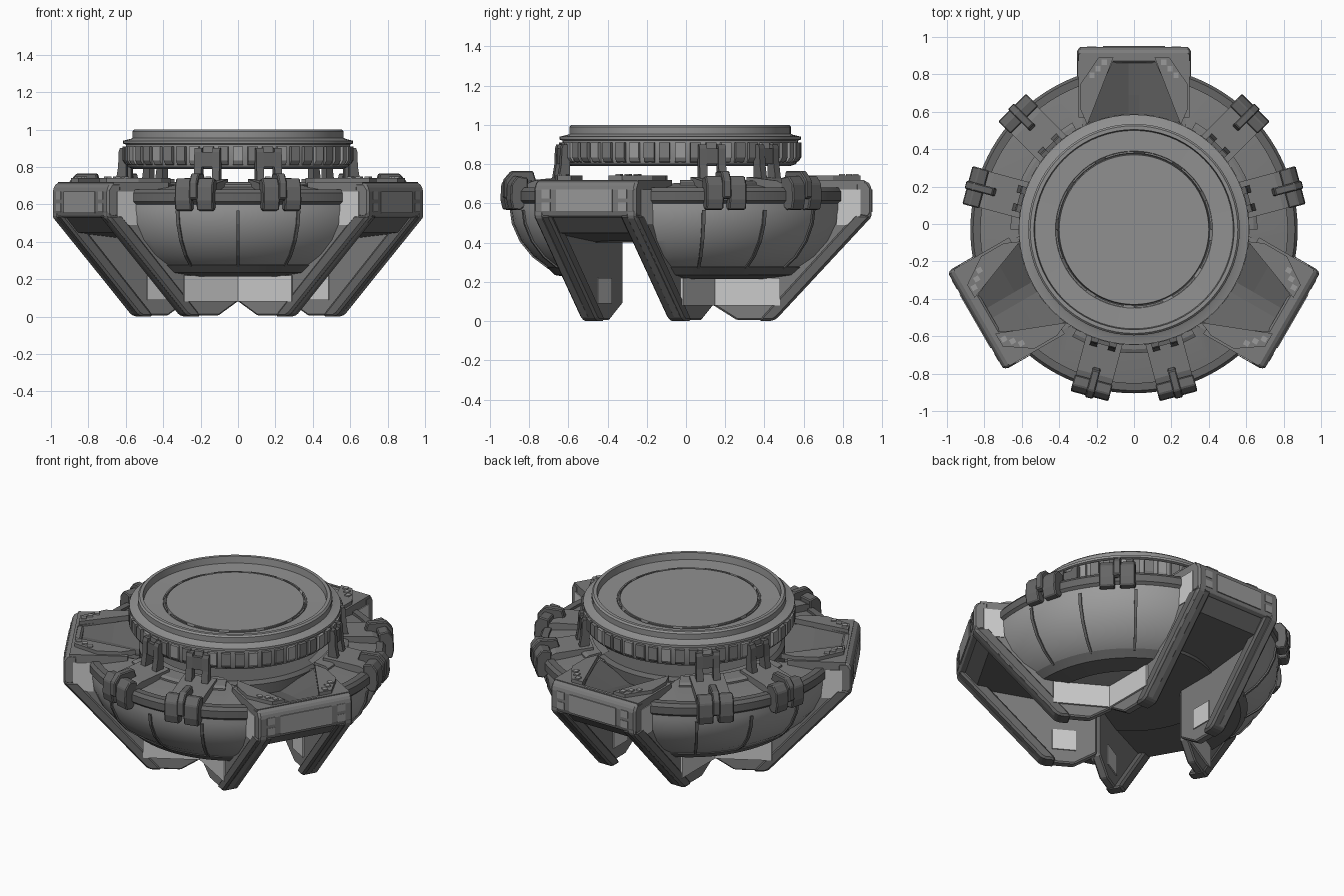
import bpy, bmesh
from math import radians, sin, cos
from mathutils import Matrix, Vector

if "Cube" in bpy.data.objects:
    bpy.data.objects.remove(bpy.data.objects["Cube"])

CY = -0.03                      # centre of the three-fold symmetry
ARMS = (90, 210, 330)
SECTORS = (270, 30, 150)


def material(name, v):
    m = bpy.data.materials.new(name)
    m.diffuse_color = (v, v, v, 1)
    m.use_nodes = True
    m.node_tree.nodes["Principled BSDF"].inputs["Base Color"].default_value = m.diffuse_color
    return m


DARK = material("dark_metal", 0.13)
MID = material("mid_metal", 0.2)
TOP = material("top_metal", 0.28)
SHELL = material("shell_metal", 0.33)
LIGHT = material("light_panel", 0.6)


def finish(bm, name, mat, angle=0, bevel=0, smooth=False):
    bmesh.ops.recalc_face_normals(bm, faces=bm.faces)
    bm.transform(Matrix.Translation((0, CY, 0)) @ Matrix.Rotation(radians(angle), 4, 'Z'))
    me = bpy.data.meshes.new(name)
    bm.to_mesh(me)
    bm.free()
    me.materials.append(mat)
    ob = bpy.data.objects.new(name, me)
    bpy.context.collection.objects.link(ob)
    if bevel:
        m = ob.modifiers.new("bevel", 'BEVEL')
        m.width, m.segments = bevel, 1
    if smooth:
        bpy.context.view_layer.objects.active = ob
        ob.select_set(True)
        bpy.ops.object.shade_smooth_by_angle(angle=radians(30))
        ob.select_set(False)
    return ob


def prism(bm, pts, lo, hi, axis='t'):
    """Extrude an outline: (r, z) along t, or (r, t) along z."""
    def put(p, d):
        return (p[0], d, p[1]) if axis == 't' else (p[0], p[1], d)
    a = [bm.verts.new(put(p, lo)) for p in pts]
    b = [bm.verts.new(put(p, hi)) for p in pts]
    bm.faces.new(a)
    bm.faces.new(b[::-1])
    n = len(pts)
    for i in range(n):
        bm.faces.new((a[i], a[(i + 1) % n], b[(i + 1) % n], b[i]))


def box(bm, r0, r1, t0, t1, z0, z1):
    prism(bm, [(r0, z0), (r1, z0), (r1, z1), (r0, z1)], t0, t1)


def mirrored_prism(bm, pts, lo, hi, axis='t'):
    prism(bm, pts, lo, hi, axis)
    if axis == 't':
        prism(bm, pts, -hi, -lo)
    else:
        prism(bm, [(r, -t) for r, t in pts], lo, hi, 'z')


def revolve(bm, prof, a0, a1, n, closed=True):
    full = abs(a1 - a0) >= 360
    cols = []
    for i in range(n if full else n + 1):
        a = radians(a0 + (a1 - a0) * i / n)
        cols.append([bm.verts.new((r * cos(a), r * sin(a), z)) for r, z in prof])
    for i in range(n):
        p, q = cols[i], cols[(i + 1) % len(cols)]
        for j in range(len(prof) if closed else len(prof) - 1):
            k = (j + 1) % len(prof)
            bm.faces.new((p[j], q[j], q[k], p[k]))
    if not closed:              # cap both ends of an open profile
        for j in (0, -1):
            bm.faces.new([c[j] for c in cols])
    elif not full:
        bm.faces.new(cols[0])
        bm.faces.new(cols[-1])


def trim_sector(bm):
    """Cut a bowl sector where it meets the two neighbouring arms."""
    for s in (1, -1):
        n = Vector((-sin(radians(60)), s * cos(radians(60)), 0))
        bmesh.ops.bisect_plane(bm, geom=bm.verts[:] + bm.edges[:] + bm.faces[:],
                               plane_co=n * -0.275, plane_no=n, clear_outer=True)


# Central core: roof of the three tunnels
bm = bmesh.new()
revolve(bm, [(0.50, 0.40), (0.56, 0.46), (0.56, 0.68), (0.54, 0.70)], 0, 360, 48, False)
finish(bm, "core", DARK, smooth=True)

# Floating top ring with raised lip and recessed disc
bm = bmesh.new()
revolve(bm, [(0.56, 0.79), (0.59, 0.80), (0.60, 0.82), (0.60, 0.92), (0.615, 0.925), (0.615, 0.94),
             (0.575, 0.95), (0.565, 0.955), (0.565, 0.99), (0.555, 1.0), (0.535, 1.0),
             (0.53, 0.958), (0.42, 0.955), (0.405, 0.93), (0.40, 0.96)], 0, 360, 72, False)
finish(bm, "top_ring", TOP, smooth=True)

# Ribs round the ring, alternating dark and light
for i in range(48):
    bm = bmesh.new()
    prism(bm, [(0.585, 0.805), (0.605, 0.815), (0.618, 0.835), (0.618, 0.91), (0.585, 0.91)], -0.027, 0.027)
    finish(bm, "ring_rib", SHELL if i % 3 == 0 else MID, i * 7.5)

# Low segments round the recessed disc
bm = bmesh.new()
for i in range(12):
    revolve(bm, [(0.408, 0.935), (0.418, 0.935), (0.418, 0.96), (0.408, 0.96)], i * 30, i * 30 + 22, 4)
finish(bm, "disc_segments", MID)

BOWL = [(0.86, 0.57), (0.85, 0.50), (0.81, 0.41), (0.745, 0.33), (0.665, 0.27)]
for a in SECTORS:
    # Sloped top of the bowl
    bm = bmesh.new()
    revolve(bm, [(0.50, 0.705), (0.60, 0.705), (0.84, 0.66), (0.84, 0.60), (0.50, 0.60)], -60, 60, 24)
    trim_sector(bm)
    finish(bm, "bowl_top", MID, a, smooth=True)
    # Bowl shell
    bm = bmesh.new()
    revolve(bm, [(0.30, 0.63), (0.86, 0.63)] + BOWL + [(0.63, 0.255), (0.50, 0.22), (0.30, 0.22)], -60, 60, 24)
    trim_sector(bm)
    finish(bm, "bowl_shell", SHELL, a, smooth=True)
    # Rim rail and lower band
    bm = bmesh.new()
    revolve(bm, [(0.82, 0.61), (0.86, 0.60), (0.875, 0.615), (0.875, 0.66), (0.86, 0.68), (0.82, 0.68)], -60, 60, 36)
    revolve(bm, [(0.52, 0.215), (0.64, 0.235), (0.68, 0.275), (0.65, 0.29)], -60, 60, 36)
    trim_sector(bm)
    finish(bm, "bowl_rails", DARK, a, smooth=True)
    # Ribs between the bowl panels
    bm = bmesh.new()
    for c in (-22, 0, 22):
        revolve(bm, [(r + 0.008, z - 0.004) for r, z in BOWL] + [(r - 0.03, z) for r, z in BOWL[::-1]],
                c - 0.6, c + 0.6, 1)
    trim_sector(bm)
    finish(bm, "bowl_ribs", DARK, a)
    # Small raised ledge on the sloped top
    bm = bmesh.new()
    revolve(bm, [(0.56, 0.70), (0.66, 0.69), (0.66, 0.705), (0.64, 0.715), (0.56, 0.72)], -30, 30, 16)
    finish(bm, "top_ledge", MID, a)

for a in ARMS:
    # Side plates down to the feet
    bm = bmesh.new()
    mirrored_prism(bm, [(0.96, 0.70), (0.975, 0.68), (0.975, 0.53), (0.50, 0.02), (0.47, 0.005), (0.29, 0.005),
                        (0.155, 0.09), (0.155, 0.45), (0.50, 0.69)], 0.245, 0.298)
    finish(bm, "arm_side_plate", MID, a, 0.008)
    # Sloping edge beams
    bm = bmesh.new()
    mirrored_prism(bm, [(0.98, 0.54), (0.495, 0.015), (0.47, 0.0), (0.40, 0.0), (0.42, 0.03), (0.89, 0.545)], 0.205, 0.305)
    finish(bm, "arm_edge_beam", DARK, a, 0.012)
    # Light panels above the feet, inside the tunnel and beside the bowl
    bm = bmesh.new()
    mirrored_prism(bm, [(0.15, 0.08), (0.51, 0.08), (0.51, 0.22), (0.15, 0.22)], 0.29, 0.31)
    mirrored_prism(bm, [(0.28, 0.09), (0.42, 0.09), (0.42, 0.22), (0.28, 0.22)], 0.238, 0.25)
    mirrored_prism(bm, [(0.80, 0.49), (0.89, 0.49), (0.92, 0.54), (0.92, 0.67), (0.80, 0.67)], 0.29, 0.303)
    finish(bm, "side_panels", LIGHT, a)
    # Tunnel roof
    bm = bmesh.new()
    prism(bm, [(0.95, 0.54), (0.87, 0.45), (0.40, 0.40), (0.40, 0.50), (0.92, 0.60)], -0.26, 0.26)
    finish(bm, "arm_roof", DARK, a)
    # End block
    bm = bmesh.new()
    prism(bm, [(0.90, 0.535), (0.96, 0.525), (0.977, 0.55), (0.977, 0.68), (0.955, 0.715), (0.89, 0.715)], -0.30, 0.30)
    finish(bm, "arm_end_block", MID, a, 0.012)
    # End face panel and corner squares
    bm = bmesh.new()
    box(bm, 0.96, 0.982, -0.165, 0.165, 0.555, 0.67)
    for s in (-0.225, 0.225):
        for z in (0.56, 0.625):
            box(bm, 0.96, 0.98, s - 0.025, s + 0.025, z, z + 0.045)
    finish(bm, "arm_end_panels", SHELL, a)
    # Deck on both sides of the groove, with a raised plate
    bm = bmesh.new()
    mirrored_prism(bm, [(0.94, 0.298), (0.94, 0.0), (0.925, 0.0), (0.925, 0.10), (0.60, 0.25), (0.60, 0.298)], 0.67, 0.72, 'z')
    mirrored_prism(bm, [(0.92, 0.11), (0.92, 0.19), (0.78, 0.285), (0.64, 0.285), (0.56, 0.25)], 0.71, 0.742, 'z')
    finish(bm, "arm_deck", MID, a)
    # V-shaped groove floor
    bm = bmesh.new()
    sec = [(0.928, 0.11, 0.715, 0.69), (0.72, 0.21, 0.71, 0.65), (0.54, 0.25, 0.705, 0.61)]
    rows = [[bm.verts.new(p) for p in ((r, -w, z), (r, -0.03, c), (r, 0.03, c), (r, w, z))] for r, w, z, c in sec]
    for p, q in zip(rows, rows[1:]):
        for j in range(3):
            bm.faces.new((p[j], p[j + 1], q[j + 1], q[j]))
    finish(bm, "arm_groove", DARK, a)
    # Vents
    bm = bmesh.new()
    for i in range(3):
        r, t = 0.825 + 0.035 * i, 0.225 - 0.033 * i
        for s in (1, -1):
            box(bm, r - 0.015, r + 0.015, s * t - 0.014, s * t + 0.014, 0.735, 0.75)
    finish(bm, "arm_vents", SHELL, a)

# Clips: two per sector, holding the ring
for a in [s + d for s in SECTORS for d in (-15, 15)]:
    # Strap lying on the sloped top
    bm = bmesh.new()
    prism(bm, [(0.58, 0.70), (0.84, 0.665), (0.86, 0.69), (0.80, 0.715), (0.58, 0.735)], -0.10, 0.10)
    finish(bm, "clip_strap", MID, a)
    # Outer jaws
    bm = bmesh.new()
    jaw = [(0.83, 0.60), (0.87, 0.565), (0.91, 0.57), (0.922, 0.62), (0.917, 0.70), (0.885, 0.74), (0.83, 0.73)]
    mirrored_prism(bm, jaw, 0.015, 0.105)
    finish(bm, "clip_jaws", DARK, a, 0.006)
    # Central finger
    bm = bmesh.new()
    prism(bm, [(0.76, 0.70), (0.86, 0.68), (0.90, 0.62), (0.932, 0.63), (0.93, 0.72), (0.89, 0.765), (0.78, 0.765)], -0.022, 0.022)
    finish(bm, "clip_finger", DARK, a, 0.006)
    # Hook reaching up to the ring
    bm = bmesh.new()
    mirrored_prism(bm, [(0.60, 0.70), (0.66, 0.71), (0.645, 0.80), (0.642, 0.88), (0.635, 0.90), (0.60, 0.90)], 0.03, 0.07)
    box(bm, 0.60, 0.638, -0.07, 0.07, 0.80, 0.88)
    finish(bm, "clip_hook", DARK, a)
